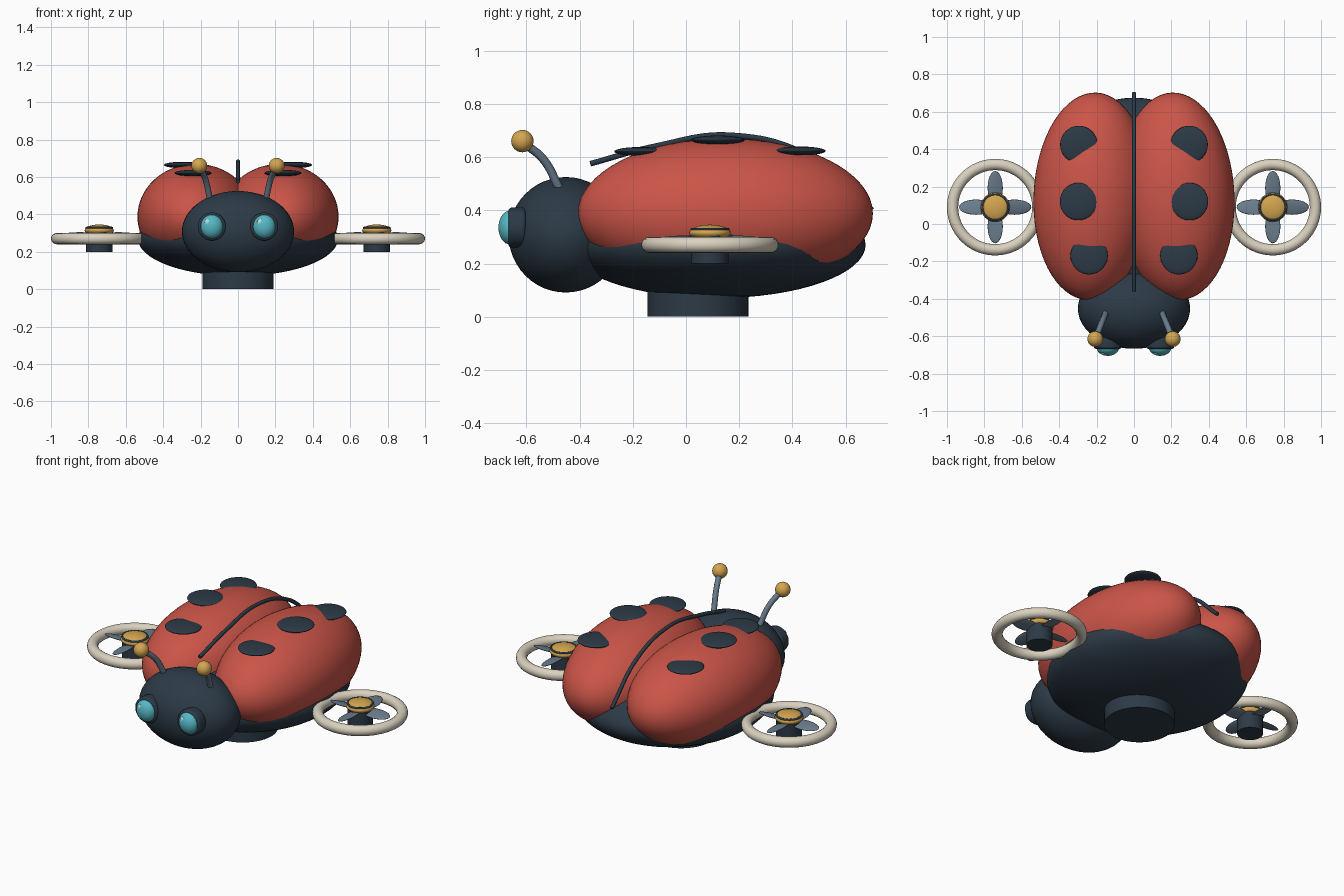
import bpy, math
from mathutils import Matrix, Vector

if "Cube" in bpy.data.objects:
    bpy.data.objects.remove(bpy.data.objects["Cube"])


def mat(name, r, g, b):
    m = bpy.data.materials.new(name)
    m.diffuse_color = (r, g, b, 1)
    m.use_nodes = True
    m.node_tree.nodes["Principled BSDF"].inputs["Base Color"].default_value = m.diffuse_color
    return m


RED = mat("red", .60, .09, .065)
DARK = mat("dark", .025, .042, .062)
CREAM = mat("cream", .70, .64, .52)
GOLD = mat("gold", .66, .38, .08)
CYAN = mat("cyan", .09, .48, .56)
STEEL = mat("steel", .14, .20, .26)
PALE = mat("pale", .45, .75, .78)


def finish(name, m):
    o = bpy.context.object
    o.name = name
    o.data.materials.append(m)
    bpy.ops.object.shade_smooth_by_angle(angle=math.radians(40))
    return o


def ball(name, m, loc, radii, rot=(0, 0, 0), seg=32):
    bpy.ops.mesh.primitive_uv_sphere_add(segments=seg, ring_count=seg // 2, location=loc, rotation=rot)
    bpy.context.object.scale = radii
    return finish(name, m)


def cyl(name, m, loc, r, depth, rot=(0, 0, 0), bevel=0.0):
    bpy.ops.mesh.primitive_cylinder_add(vertices=48, radius=r, depth=depth, location=loc, rotation=rot)
    o = finish(name, m)
    if bevel:
        b = o.modifiers.new("bevel", 'BEVEL')
        b.width, b.segments = bevel, 3
    return o


def ring(name, m, loc, major, minor):
    bpy.ops.mesh.primitive_torus_add(location=loc, major_radius=major, minor_radius=minor,
                                     major_segments=64, minor_segments=16)
    return finish(name, m)


def tube(name, m, pts, r):
    c = bpy.data.curves.new(name, 'CURVE')
    c.dimensions = '3D'
    c.bevel_depth, c.bevel_resolution, c.use_fill_caps = r, 3, True
    s = c.splines.new('BEZIER')
    s.bezier_points.add(len(pts) - 1)
    for p, co in zip(s.bezier_points, pts):
        p.co = co
        p.handle_left_type = p.handle_right_type = 'AUTO'
    c.materials.append(m)
    o = bpy.data.objects.new(name, c)
    bpy.context.collection.objects.link(o)
    return o


# body, head and standing foot
ball("body", DARK, (0, .115, .27), (.535, .56, .20), seg=64)
ball("head", DARK, (0, -.452, .308), (.30, .215, .217), seg=48)
cyl("foot_base", DARK, (0, .045, .07), .19, .14)

# raised seam between the wing cases
tube("wing_seam", DARK, [(0, -.36, .575), (0, -.12, .64), (0, .17, .682),
                         (0, .47, .60), (0, .70, .40)], .011)

for s, side in ((-1, "left"), (1, "right")):
    # wing case with three spots
    ball(side + "_wing_case", RED, (s * .225, .148, .388), (.312, .555, .282),
         (0, 0, math.radians(2.5) * s), 64)
    for i, (x, y, z) in enumerate(((.24, -.17, .621), (.297, .12, .664), (.295, .425, .623))):
        ball(f"{side}_spot_{i + 1}", DARK, (s * x, y, z), (.10, .10, .017))

    # eye
    cyl(side + "_eye_socket", DARK, (s * .14, -.635, .335), .075, .065, (math.pi / 2, 0, 0), .012)
    ball(side + "_eye", CYAN, (s * .14, -.66, .335), (.06, .045, .064))
    ball(side + "_eye_glint", PALE, (s * .14 - .022, -.692, .358), (.016, .008, .018), seg=16)

    # antenna
    tube(side + "_antenna", STEEL, [(s * .15, -.475, .48), (s * .175, -.535, .59),
                                    (s * .205, -.612, .655)], .016)
    ball(side + "_antenna_tip", GOLD, (s * .207, -.615, .66), (.042,) * 3)

    # side rotor: guard ring, motor, cap, blades
    cx, cy = s * .742, .09
    ring(side + "_rotor_guard", CREAM, (cx, cy, .27), .228, .03)
    cyl(side + "_rotor_motor", DARK, (cx, cy, .25), .07, .10)
    ball(side + "_rotor_cap", GOLD, (cx, cy, .315), (.078, .078, .031))
    ring(side + "_rotor_cap_band", DARK, (cx, cy, .328), .068, .006)
    for k in range(4):
        a = k * math.pi / 2
        b = ball(f"{side}_rotor_blade_{k + 1}", STEEL, (0, 0, 0), (1, 1, 1), seg=24)
        b.matrix_world = (Matrix.Translation((cx, cy, .292)) @ Matrix.Rotation(a, 4, 'Z')
                          @ Matrix.Translation((.103, 0, 0)) @ Matrix.Rotation(math.radians(14), 4, 'X')
                          @ Matrix.Diagonal(Vector((.09, .042, .008, 1))))
